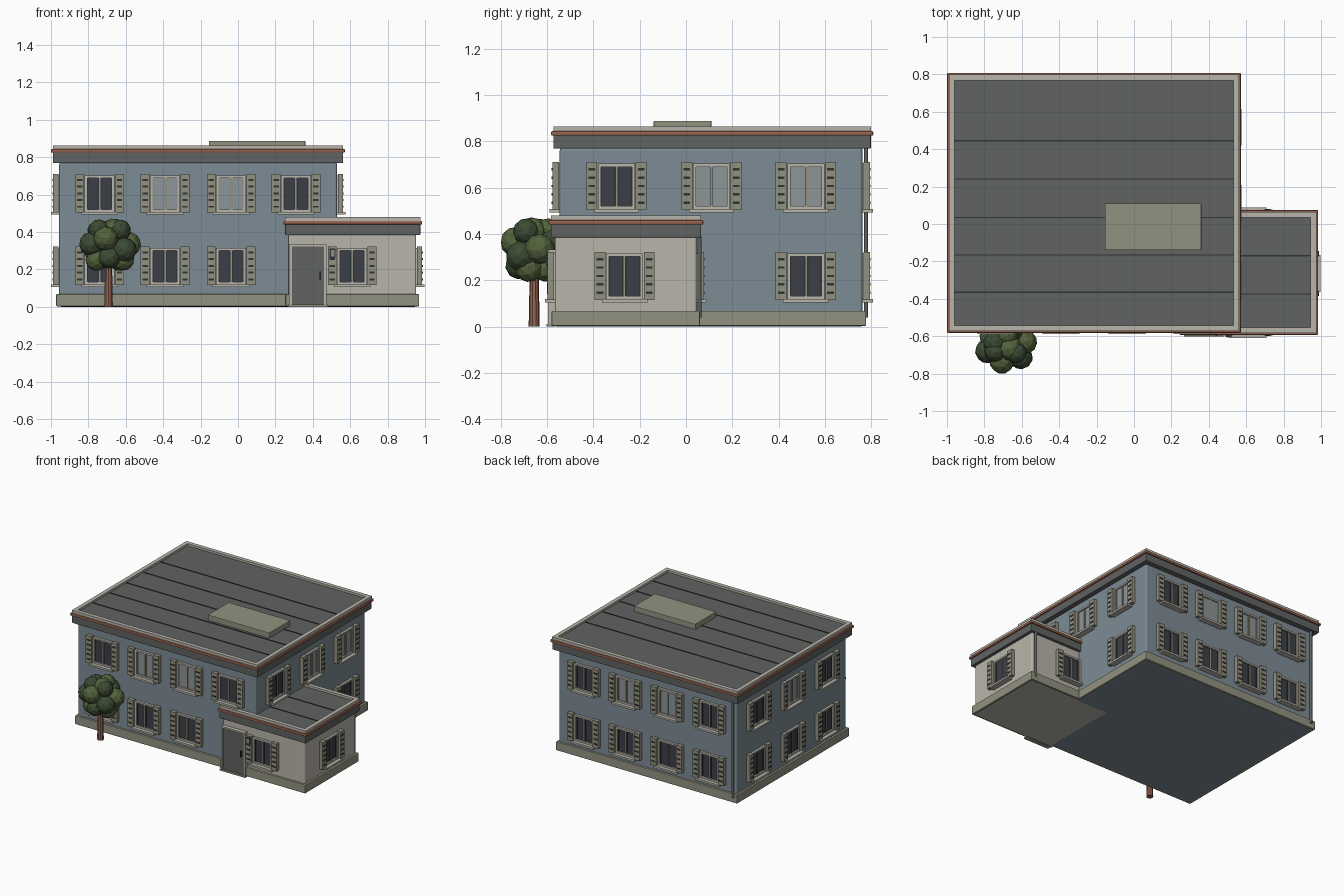
import bpy, bmesh, math, random
from mathutils import Matrix, Vector

if "Cube" in bpy.data.objects:
    bpy.data.objects.remove(bpy.data.objects["Cube"])

random.seed(4)

COLOURS = {
    "blue_wall": (0.205, 0.262, 0.300), "cream": (0.485, 0.462, 0.402),
    "stone": (0.290, 0.288, 0.220), "slate": (0.115, 0.126, 0.119),
    "brick": (0.305, 0.125, 0.082), "dark_glass": (0.044, 0.050, 0.063),
    "pale_glass": (0.262, 0.305, 0.320), "dark_green": (0.045, 0.070, 0.033),
    "light_green": (0.088, 0.122, 0.045), "charcoal": (0.030, 0.033, 0.033),
}
MATS = {}
for key, c in COLOURS.items():
    MATS[key] = bpy.data.materials.new(key)
    MATS[key].diffuse_color = (*c, 1)


def finish(name, bm, mats, bevel=0, segments=2):
    me = bpy.data.meshes.new(name)
    bm.to_mesh(me)
    bm.free()
    for m in mats:
        me.materials.append(MATS[m])
    ob = bpy.data.objects.new(name, me)
    bpy.context.collection.objects.link(ob)
    if bevel:
        mod = ob.modifiers.new("bevel", 'BEVEL')
        mod.width, mod.segments = bevel, segments
    return ob


def boxes(name, parts, matrix=Matrix(), bevel=0, segments=2):
    """One object from boxes given as (material, x0, x1, y0, y1, z0, z1)."""
    bm = bmesh.new()
    mats = []
    for mat, x0, x1, y0, y1, z0, z1 in parts:
        if mat not in mats:
            mats.append(mat)
        m = (matrix @ Matrix.Translation(((x0 + x1) / 2, (y0 + y1) / 2, (z0 + z1) / 2))
             @ Matrix.Diagonal((x1 - x0, y1 - y0, z1 - z0, 1)))
        verts = bmesh.ops.create_cube(bm, size=1, matrix=m)["verts"]
        for f in {f for v in verts for f in v.link_faces}:
            f.material_index = mats.index(mat)
    return finish(name, bm, mats, bevel, segments)


def cylinder(name, mat, x, y, z0, z1, r0, r1, sides=12):
    bm = bmesh.new()
    bmesh.ops.create_cone(bm, cap_ends=True, segments=sides, radius1=r0, radius2=r1, depth=z1 - z0,
                          matrix=Matrix.Translation((x, y, (z0 + z1) / 2)))
    return finish(name, bm, [mat])


# ---- wall blocks and plinths
MAIN = (-0.957, 0.53, -0.545, 0.762)
WING = (0.27, 0.953, -0.565, 0.045)
boxes("main_walls", [("blue_wall", *MAIN, 0.0, 0.772)], bevel=0.012, segments=3)
boxes("wing_walls", [("cream", *WING, 0.0, 0.39)], bevel=0.008, segments=3)


def plinth(name, b, o):
    x0, x1, y0, y1 = b
    boxes(name, [("stone", x0 - o, x1 + o, y0 - o, y1 + o, 0.003, 0.068)], bevel=0.004)


plinth("main_plinth", MAIN, 0.015)
plinth("wing_plinth", WING, 0.015)


# ---- flat roofs: fascia, brick trim, deck with seams, parapet ring
def flat_roof(name, x0, x1, y0, y1, z, seams):
    o, w = 0.010, 0.030
    boxes(name + "_fascia", [("slate", x0, x1, y0, y1, z, z + 0.06)], bevel=0.004)
    boxes(name + "_trim", [("brick", x0 - o, x1 + o, y0 - o, y1 + o, z + 0.056, z + 0.076)], bevel=0.006)
    deck = [("slate", x0 + w, x1 - w, y0 + w, y1 - w, z + 0.05, z + 0.080)]
    deck += [("charcoal", x0 + w, x1 - w, y - 0.003, y + 0.003, z + 0.07, z + 0.084) for y in seams]
    boxes(name + "_deck", deck)
    a, b = z + 0.07, z + 0.096
    boxes(name + "_parapet", [
        ("cream", x0, x1, y0, y0 + w, a, b), ("cream", x0, x1, y1 - w, y1, a, b),
        ("cream", x0, x0 + w, y0 + w, y1 - w, a, b), ("cream", x1 - w, x1, y0 + w, y1 - w, a, b)])


flat_roof("main_roof", -0.990, 0.562, -0.572, 0.798, 0.768, [0.445, 0.24, 0.035, -0.165, -0.365])
flat_roof("wing_roof", 0.252, 0.975, -0.583, 0.065, 0.384, [-0.17, -0.375])
boxes("roof_hatch", [("stone", -0.155, 0.36, -0.14, 0.11, 0.84, 0.888)], bevel=0.004)


# ---- windows: local x runs along the wall, -y points outward
def window(name, x, y, z, angle, pale=False):
    m = Matrix.Translation((x, y, z)) @ Matrix.Rotation(math.radians(angle), 4, 'Z')
    w, h, t = 0.080, 0.098, 0.013
    glass = "pale_glass" if pale else "dark_glass"
    bar = "stone" if pale else "charcoal"
    parts = [
        (glass, -w + t, w - t, -0.006, 0.004, -h + t, h - t),
        ("cream", -w, -w + t, -0.018, 0.004, -h, h), ("cream", w - t, w, -0.018, 0.004, -h, h),
        ("cream", -w + t, w - t, -0.018, 0.004, h - t, h),
        ("cream", -w + t, w - t, -0.018, 0.004, -h, -h + t),
        ("stone", -0.004, 0.004, -0.013, 0.004, -h + t, h - t)]
    # thin sash lines around both panes
    for s in (-1, 1):
        for c in (s * 0.008, s * 0.064):
            parts.append((bar, c - 0.0025, c + 0.0025, -0.010, 0.002, -h + t, h - t))
    boxes(name + "_frame", parts, m)
    boxes(name + "_sill", [("cream", -0.098, 0.098, -0.044, 0.004, -h - 0.014, -h)], m)
    # louvred shutters
    parts = []
    for s in (-1, 1):
        a, b = sorted((s * 0.083, s * 0.130))
        parts.append(("stone", a, b, -0.032, -0.004, -h - 0.003, h + 0.007))
        for i in range(5):
            zc = -0.070 + i * 0.036
            parts.append(("charcoal", a + 0.009, b - 0.009, -0.035, -0.03, zc - 0.005, zc + 0.005))
    boxes(name + "_shutters", parts, m)


UP, LOW = 0.605, 0.217
COLS_X, COLS_Y = (-0.74, -0.39, -0.037, 0.31), (-0.30, 0.11, 0.517)
for i, x in enumerate(COLS_X):
    for z, level in ((UP, "upper"), (LOW, "lower")):
        pale = level == "upper" and i in (1, 2)
        if level == "upper" or i < 3:
            window(f"front_{level}_window_{i}", x, MAIN[2], z, 0, pale)
        window(f"back_{level}_window_{i}", x, MAIN[3], z, 180, pale)
for i, y in enumerate(COLS_Y):
    for z, level in ((UP, "upper"), (LOW, "lower")):
        pale = level == "upper" and i > 0
        window(f"left_{level}_window_{i}", MAIN[0], y, z, -90, pale and i == 1)
        if level == "upper" or i == 2:
            window(f"right_{level}_window_{i}", MAIN[1], y, z, 90, pale)
window("wing_front_window", 0.61, WING[2], LOW, 0)
window("wing_back_window", 0.61, WING[3], LOW, 180)
window("wing_side_window", WING[1], -0.265, LOW, 90)

# ---- front door, step, handle and wall lamp
Y = WING[2]
boxes("door", [("slate", 0.288, 0.460, Y - 0.022, Y, 0.012, 0.322)])
boxes("door_frame", [
    ("cream", 0.274, 0.288, Y - 0.030, Y, 0.0, 0.334), ("cream", 0.460, 0.474, Y - 0.030, Y, 0.0, 0.334),
    ("cream", 0.288, 0.460, Y - 0.030, Y, 0.322, 0.334)])
boxes("door_step", [("stone", 0.268, 0.480, Y - 0.036, Y, 0.0, 0.012)])
boxes("door_handle", [("charcoal", 0.437, 0.445, Y - 0.034, Y - 0.02, 0.145, 0.19)])
boxes("wall_lamp", [("charcoal", 0.490, 0.522, Y - 0.038, Y, 0.262, 0.312),
                    ("stone", 0.496, 0.516, Y - 0.041, Y - 0.03, 0.270, 0.304)])

# ---- downpipes on the back corners
cylinder("main_downpipe", "slate", -0.935, 0.777, 0.04, 0.775, 0.009, 0.009)
cylinder("wing_downpipe", "slate", 0.930, 0.058, 0.04, 0.39, 0.009, 0.009)

# ---- tree: trunk and clustered faceted foliage
TX, TY = -0.692, -0.655
cylinder("tree_trunk", "brick", TX, TY, 0.0, 0.30, 0.024, 0.018, 10)
blobs = [(0, 0, 0.335, 0.085), (0.02, -0.01, 0.405, 0.068), (-0.06, 0.02, 0.405, 0.062)]
for k in range(6):
    a = math.tau * k / 6 + 0.3
    blobs.append((0.105 * math.cos(a), 0.082 * math.sin(a), 0.335 + 0.035 * math.sin(k * 2.1), 0.066))
for k in range(5):
    a = math.tau * k / 5 + 0.9
    blobs.append((0.075 * math.cos(a), 0.065 * math.sin(a), 0.252 + 0.012 * (k % 2), 0.060))
for k in range(3):
    a = math.tau * k / 3 - 0.6
    blobs.append((0.065 * math.cos(a), 0.06 * math.sin(a), 0.410, 0.058))
bm = bmesh.new()
for i, (x, y, z, r) in enumerate(blobs):
    rot = Matrix.Rotation(random.uniform(0, 6), 4, Vector((random.random(), random.random(), 1)))
    verts = bmesh.ops.create_icosphere(bm, subdivisions=2, radius=r,
                                       matrix=Matrix.Translation((TX + 0.008 + x, TY + y, z)) @ rot)["verts"]
    for f in {f for v in verts for f in v.link_faces}:
        f.material_index = i % 2
finish("tree_foliage", bm, ["dark_green", "light_green"])

for m in bpy.data.materials:
    if m.users and not m.is_grease_pencil:
        m.use_nodes = True
        m.node_tree.nodes["Principled BSDF"].inputs["Base Color"].default_value = m.diffuse_color
